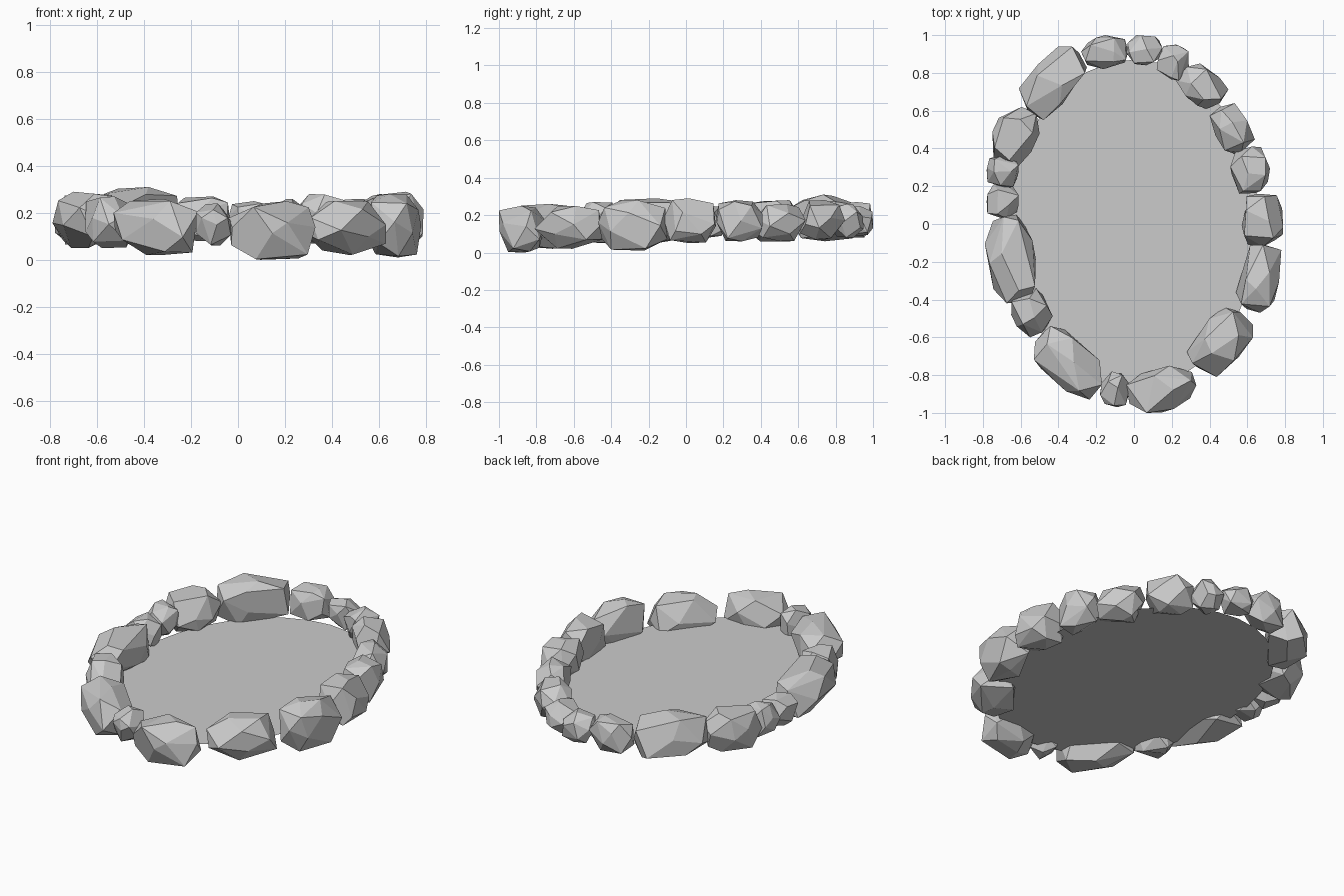
import bpy, bmesh, math, random
from mathutils import Vector, Matrix

if "Cube" in bpy.data.objects:
    bpy.data.objects.remove(bpy.data.objects["Cube"])

random.seed(5)
RX, RY = 0.68, 0.90          # centre line of the stone ring

# Stones clockwise from the back: x range, y range, z range, length/width
STONES = [
    (-.04, .15, .84, 1.0, .09, .25, 1.1),
    (.12, .29, .76, .95, .08, .26, 1.0),
    (.22, .50, .61, .85, .07, .28, 1.35),
    (.40, .64, .37, .64, .06, .26, 1.4),
    (.51, .72, .16, .41, .06, .28, 1.1),
    (.57, .79, -.12, .16, .05, .29, 1.3),
    (.54, .78, -.47, -.10, .01, .28, 1.7),
    (.28, .63, -.81, -.44, .02, .25, 1.5),
    (-.04, .33, -1.0, -.75, 0, .25, 1.6),
    (-.18, -.02, -.97, -.78, .06, .24, 1.0),
    (-.53, -.17, -.93, -.54, .02, .26, 1.75),
    (-.65, -.43, -.60, -.34, .05, .27, 1.2),
    (-.79, -.52, -.42, .05, .05, .29, 2.0),
    (-.78, -.61, .03, .21, .08, .25, 1.0),
    (-.78, -.61, .19, .37, .08, .26, 1.0),
    (-.75, -.50, .31, .62, .06, .28, 1.4),
    (-.61, -.25, .55, .94, .06, .31, 1.75),
    (-.28, -.03, .82, 1.0, .08, .27, 1.3),
]


def add_object(name, bm):
    mesh = bpy.data.meshes.new(name)
    bm.to_mesh(mesh)
    bm.free()
    obj = bpy.data.objects.new(name, mesh)
    bpy.context.collection.objects.link(obj)


def make_stone(index, x0, x1, y0, y1, z0, z1, aspect):
    """Chunky faceted boulder fitted to its box, long axis along the ring."""
    t = math.atan2((y0 + y1) / RY, (x0 + x1) / RX)
    turn = Matrix.Rotation(math.atan2(RY * math.cos(t), -RX * math.sin(t)), 3, 'Z')
    points, n, spin = [], 18, random.uniform(0, 6.28)
    for i in range(n):
        h = 1 - 2 * (i + 0.5) / n
        r, a = math.sqrt(1 - h * h), i * 2.39996 + spin
        d = Vector((r * math.cos(a), r * math.sin(a), h))
        d += Vector([random.uniform(-.2, .2) for _ in range(3)])
        d /= sum(abs(c) ** 4 for c in d) ** (1 / 4)      # slightly boxy
        points.append(turn @ Vector((d.x * aspect, d.y, d.z)))
    lo = [min(p[k] for p in points) for k in range(3)]
    hi = [max(p[k] for p in points) for k in range(3)]
    box = ((x0, x1), (y0, y1), (z0, z1))
    bm = bmesh.new()
    for p in points:
        bm.verts.new([b[0] + (p[k] - lo[k]) / (hi[k] - lo[k]) * (b[1] - b[0])
                      for k, b in enumerate(box)])
    bmesh.ops.convex_hull(bm, input=bm.verts)
    bmesh.ops.dissolve_limit(bm, angle_limit=math.radians(14),
                             verts=bm.verts, edges=bm.edges)
    bmesh.ops.recalc_face_normals(bm, faces=bm.faces)
    add_object(f"stone_{index:02d}", bm)


# Ring of stones
for i, stone in enumerate(STONES, 1):
    make_stone(i, *stone)

# Flat, level pond surface
bm = bmesh.new()
bmesh.ops.create_circle(bm, cap_ends=True, segments=32, radius=1,
                        matrix=Matrix.Translation((0, 0, 0.1)) @ Matrix.Diagonal((.66, .87, 1, 1)))
bmesh.ops.recalc_face_normals(bm, faces=bm.faces)
add_object("pond_surface", bm)
